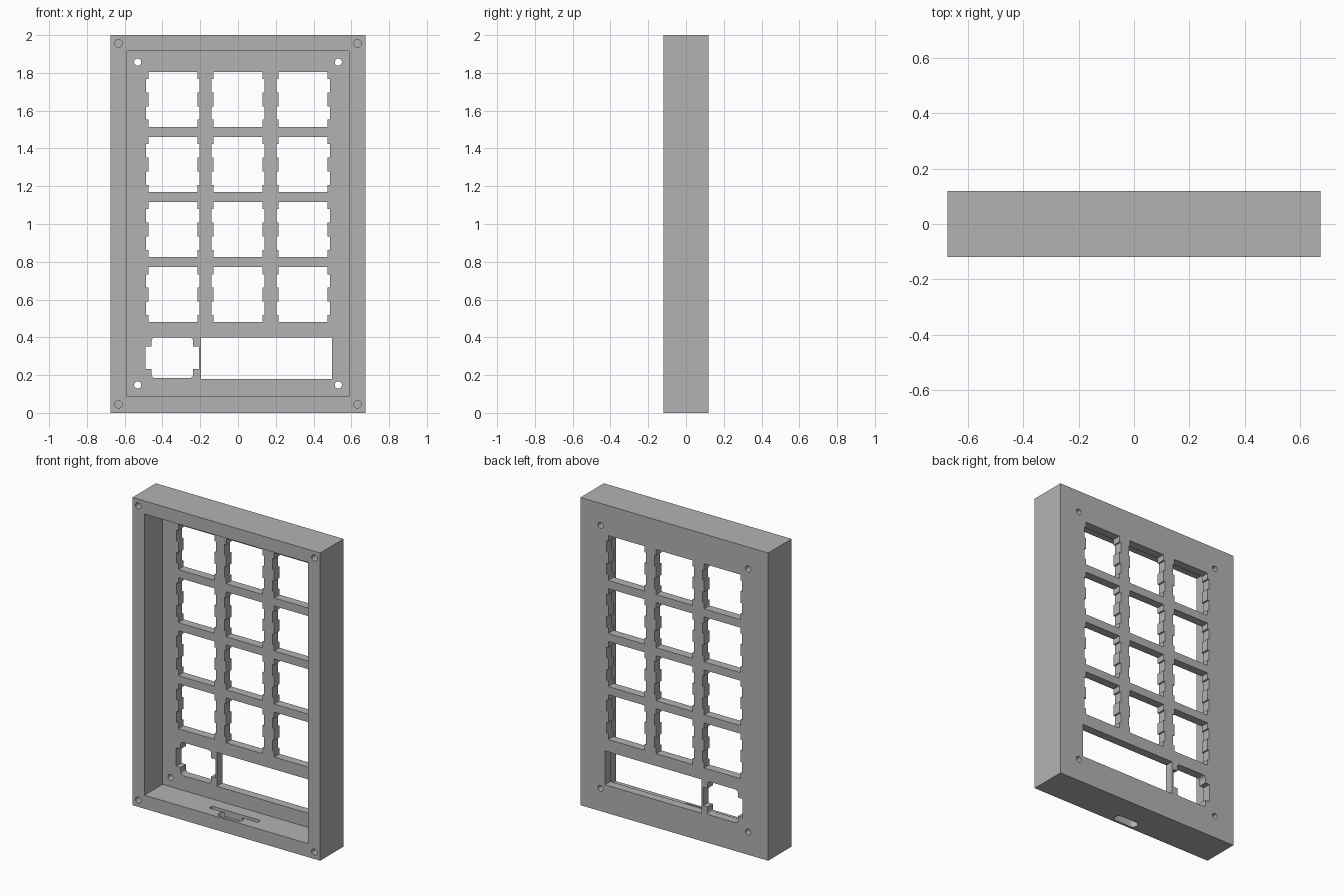
import bpy, bmesh, math

if "Cube" in bpy.data.objects:
    bpy.data.objects.remove(bpy.data.objects["Cube"])

grey = bpy.data.materials.new("case grey")
grey.diffuse_color = (0.45, 0.45, 0.45, 1)
grey.use_nodes = True
grey.node_tree.nodes["Principled BSDF"].inputs["Base Color"].default_value = grey.diffuse_color


def prisms(name, outlines, lo, hi, axis="y"):
    """Extrude closed 2D outlines along y (points are x,z) or z (points are x,y)."""
    bm = bmesh.new()
    for pts in outlines:
        ends = []
        for d in (lo, hi):
            ends.append([bm.verts.new((p, d, q) if axis == "y" else (p, q, d)) for p, q in pts])
        a, b = ends
        bm.faces.new(a)
        bm.faces.new(b[::-1])
        n = len(a)
        for i in range(n):
            bm.faces.new((a[i], b[i], b[(i + 1) % n], a[(i + 1) % n]))
    bmesh.ops.recalc_face_normals(bm, faces=bm.faces)
    me = bpy.data.meshes.new(name)
    bm.to_mesh(me)
    bm.free()
    me.materials.append(grey)
    ob = bpy.data.objects.new(name, me)
    bpy.context.collection.objects.link(ob)
    return ob


def rect(x0, x1, z0, z1):
    return [(x0, z0), (x1, z0), (x1, z1), (x0, z1)]


def circle(cx, cz, r, n=24):
    return [(cx + r * math.cos(2 * math.pi * i / n), cz + r * math.sin(2 * math.pi * i / n)) for i in range(n)]


def stadium(cx, cy, half, r, n=10):
    pts = []
    for side, start in ((1, -math.pi / 2), (-1, math.pi / 2)):
        for i in range(n + 1):
            t = start + math.pi * i / n
            pts.append((cx + side * (half - r) + r * math.cos(t), cy + r * math.sin(t)))
    return pts


def mirrored(quarter, cx, cz):
    """Full outline from its upper right quarter, listed from the side to the top."""
    right = [(x, -z) for x, z in quarter[::-1]] + quarter
    return [(cx + x, cz + z) for x, z in right + [(-x, z) for x, z in right[::-1]]]


# Key socket outline with two clip notches on each side
KEY = [(0.13, 0.037), (0.141, 0.037), (0.141, 0.108), (0.13, 0.108), (0.13, 0.146)]
# Knob socket: rounded body with one side tab
KNOB = [(0.142, 0.06), (0.11, 0.06)] + [
    (0.09 + 0.02 * math.cos(t * math.pi / 8), 0.088 + 0.02 * math.sin(t * math.pi / 8)) for t in range(5)]

# Case body
case = prisms("keypad_case", [rect(-0.675, 0.675, 0, 2)], -0.12, 0.12)

# Openings through the key plate
openings = [mirrored(KEY, 0.345 * c, 1.66 - 0.3447 * r) for r in range(4) for c in (-1, 0, 1)]
openings.append(mirrored(KNOB, -0.348, 0.292))
openings.append(rect(-0.197, 0.498, 0.18, 0.4))
openings += [circle(sx * 0.531, z, 0.019) for sx in (-1, 1) for z in (0.148, 1.857)]
# Blind screw holes in the front rim
screws = [circle(sx * 0.633, z, 0.02) for sx in (-1, 1) for z in (0.045, 1.956)]

cutters = [
    prisms("cavity_cutter", [rect(-0.588, 0.588, 0.088, 1.915)], -0.2, 0.065),
    prisms("plate_cutter", openings, 0.0, 0.2),
    prisms("screw_cutter", screws, -0.2, -0.02),
    # Cable port and circuit board slot in the bottom wall
    prisms("port_cutter", [stadium(0, -0.075, 0.085, 0.03)], -0.05, 0.15, "z"),
    prisms("board_slot_cutter", [rect(-0.174, 0.174, -0.046, -0.016)], 0.045, 0.15, "z"),
]

bpy.context.view_layer.objects.active = case
case.select_set(True)
for cutter in cutters:
    cutter.hide_render = True
    mod = case.modifiers.new(cutter.name, "BOOLEAN")
    mod.operation = "DIFFERENCE"
    mod.solver = "EXACT"
    mod.object = cutter
    bpy.ops.object.modifier_apply(modifier=mod.name)
    bpy.data.objects.remove(cutter)

bpy.ops.object.shade_smooth_by_angle(angle=math.radians(25))
